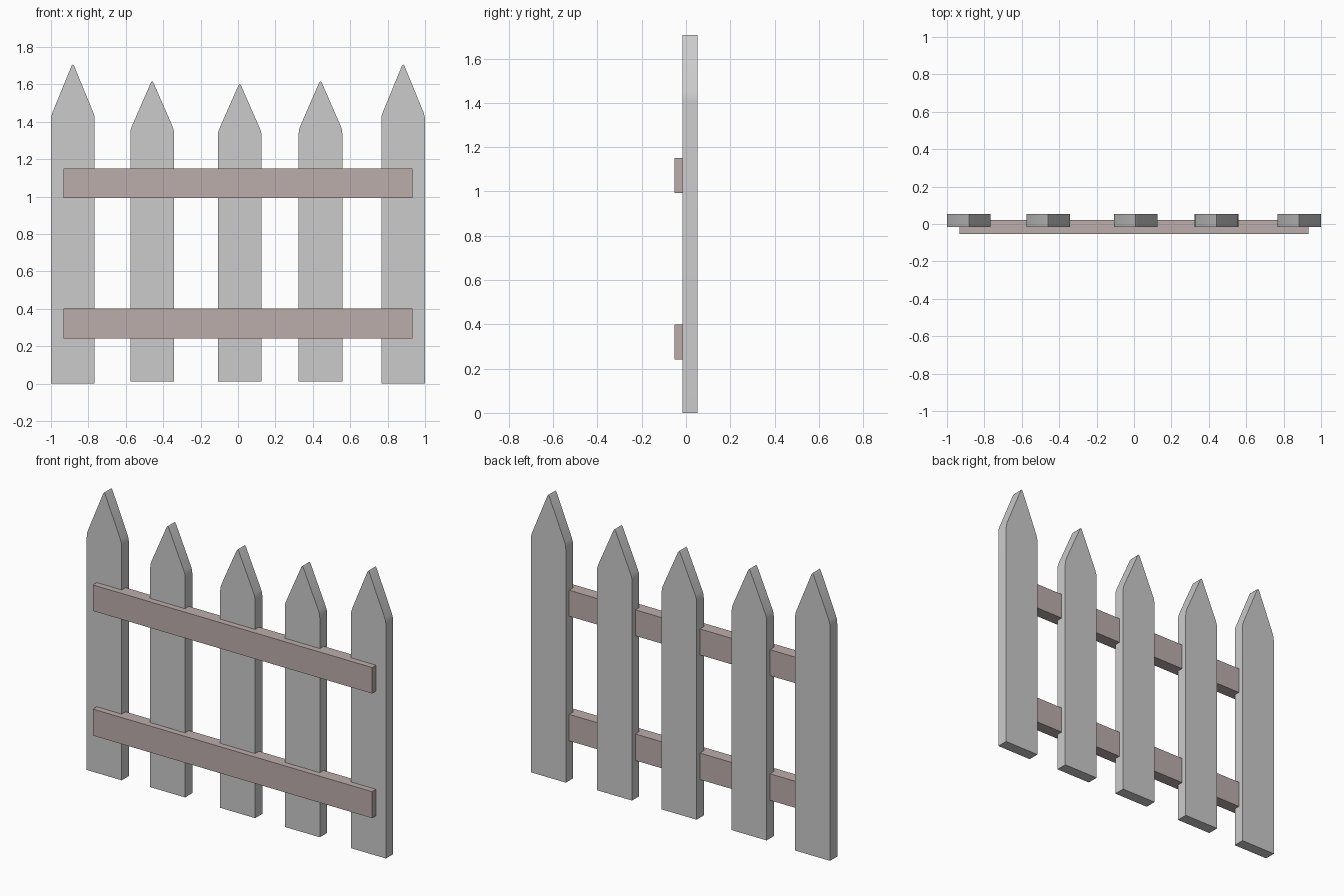
import bpy, bmesh, math

if "Cube" in bpy.data.objects:
    bpy.data.objects.remove(bpy.data.objects["Cube"])

FRONT, BACK = -0.016, 0.053
# Right half of the picket outline for the tallest board (x, z)
HEIGHT = 1.707
HALF = [(0.117, 0.0), (0.117, 1.405), (0.115, 1.43), (0.108, 1.452), (0.007, 1.698)]


def finish(name, bm):
    bmesh.ops.recalc_face_normals(bm, faces=bm.faces)
    mesh = bpy.data.meshes.new(name)
    bm.to_mesh(mesh)
    bm.free()
    obj = bpy.data.objects.new(name, mesh)
    bpy.context.collection.objects.link(obj)
    return obj


def picket(name, x, bottom, top):
    s = (top - bottom) / HEIGHT
    outline = HALF + [(0.0, HEIGHT)] + [(-px, pz) for px, pz in reversed(HALF)]
    bm = bmesh.new()
    face = bm.faces.new([bm.verts.new((x + px, FRONT, bottom + pz * s)) for px, pz in outline])
    ext = bmesh.ops.extrude_face_region(bm, geom=[face])
    verts = [g for g in ext["geom"] if isinstance(g, bmesh.types.BMVert)]
    bmesh.ops.translate(bm, verts=verts, vec=(0, BACK - FRONT, 0))
    obj = finish(name, bm)
    # Soft shoulders, crisp board edges
    bpy.ops.object.select_all(action='DESELECT')
    obj.select_set(True)
    bpy.context.view_layer.objects.active = obj
    bpy.ops.object.shade_smooth_by_angle(angle=math.radians(30))


def rail(name, z0, z1, mat):
    bm = bmesh.new()
    bmesh.ops.create_cube(bm, size=1)
    y0, y1 = -0.053, 0.021
    bmesh.ops.scale(bm, verts=bm.verts, vec=(1.866, y1 - y0, z1 - z0))
    bmesh.ops.translate(bm, verts=bm.verts, vec=(0, (y0 + y1) / 2, (z0 + z1) / 2))
    finish(name, bm).data.materials.append(mat)


# Five pointed boards: centre x, bottom, top
boards = [(-0.883, 0.0, 1.707), (-0.459, 0.01, 1.617), (0.009, 0.01, 1.602),
          (0.441, 0.01, 1.617), (0.883, 0.0, 1.707)]
for i, (x, b, t) in enumerate(boards, 1):
    picket(f"picket_{i}", x, b, t)

# Two crossing rails
wood = bpy.data.materials.new("rail_wood")
wood.diffuse_color = (0.50, 0.42, 0.41, 1)
wood.use_nodes = True
wood.node_tree.nodes["Principled BSDF"].inputs["Base Color"].default_value = wood.diffuse_color
rail("lower_rail", 0.24, 0.40, wood)
rail("upper_rail", 0.993, 1.15, wood)
